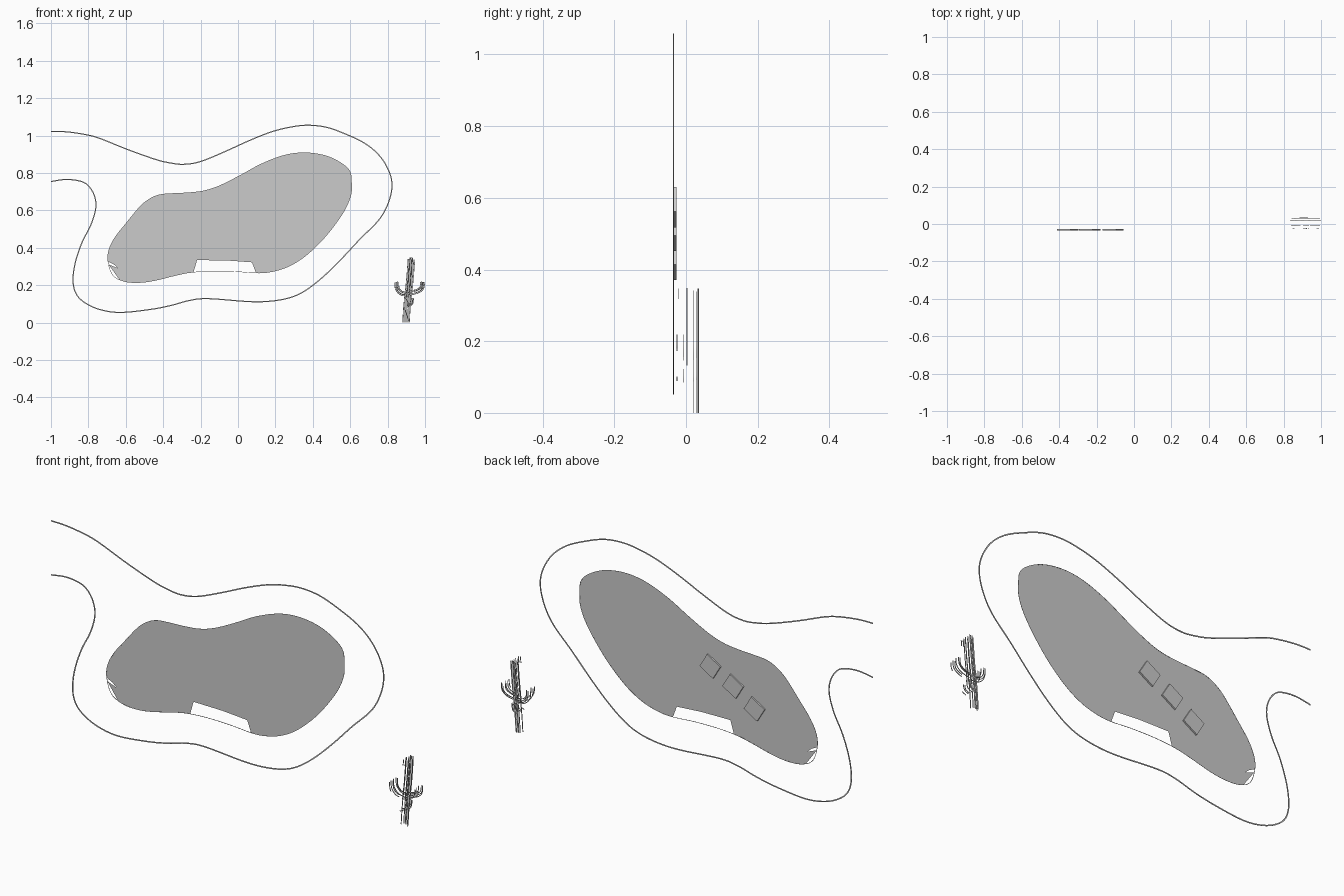
import bpy, bmesh, math
from mathutils import Vector, Matrix

if "Cube" in bpy.data.objects:
    bpy.data.objects.remove(bpy.data.objects["Cube"])

PLANE = -0.035   # the flat site plan stands upright at this y


def smooth(pts, closed=False, n=5):
    """Catmull-Rom curve through 2D points (x, z)."""
    p = [Vector(q) for q in pts]
    m = len(p)
    at = (lambda i: p[i % m]) if closed else (lambda i: p[max(0, min(m - 1, i))])
    out = []
    for i in range(m if closed else m - 1):
        a, b, c, d = at(i - 1), at(i), at(i + 1), at(i + 2)
        for k in range(n):
            t = k / n
            out.append(0.5 * (2 * b + (c - a) * t + (2 * a - 5 * b + 4 * c - d) * t * t
                              + (3 * b - a - 3 * c + d) * t ** 3))
    if not closed:
        out.append(p[-1].copy())
    return out


def finish(name, bm):
    me = bpy.data.meshes.new(name)
    bm.to_mesh(me)
    bm.free()
    ob = bpy.data.objects.new(name, me)
    bpy.context.collection.objects.link(ob)
    return ob


def sheet(name, loop, y):
    """Flat filled sheet."""
    bm = bmesh.new()
    vs = [bm.verts.new((q[0], y, q[1])) for q in loop]
    edges = [bm.edges.new((vs[i - 1], vs[i])) for i in range(len(vs))]
    bmesh.ops.triangle_fill(bm, use_beauty=True, edges=edges, normal=(0, -1, 0))
    return finish(name, bm)


def bar(name, c, half, y, depth=.002, closed=False, shift=0.0, start=0.0, end=1.0):
    """Thin rectangular bar following part of a sampled curve."""
    c = c[int(start * (len(c) - 1)):int(end * (len(c) - 1)) + 1]
    m = len(c)
    bm = bmesh.new()
    rings = []
    for i, q in enumerate(c):
        a, b = (c[i - 1], c[(i + 1) % m]) if closed else (c[max(i - 1, 0)], c[min(i + 1, m - 1)])
        t = (b - a).normalized()
        nrm = Vector((t.y, -t.x))
        p, r = q + nrm * (shift - half), q + nrm * (shift + half)
        rings.append([bm.verts.new((v.x, y + s * depth / 2, max(0, v.y)))
                      for v, s in ((p, -1), (r, -1), (r, 1), (p, 1))])
    for i in range(m if closed else m - 1):
        a, b = rings[i], rings[(i + 1) % m]
        for k in range(4):
            j = (k + 1) % 4
            bm.faces.new((a[k], a[j], b[j], b[k]))
    if not closed:
        bm.faces.new(rings[0])
        bm.faces.new(rings[-1][::-1])
    return finish(name, bm)


# Deck border: an open line starting and ending on the left
deck = [(-1, 1.022), (-.92, 1.02), (-.82, 1.006), (-.74, .985), (-.59, .925), (-.44, .872),
        (-.36, .853), (-.29, .846), (-.2, .861), (-.07, .914), (.06, .973), (.18, 1.02),
        (.28, 1.045), (.37, 1.055), (.47, 1.045), (.57, 1.01), (.68, .957), (.76, .888),
        (.81, .802), (.823, .722), (.80, .63), (.75, .545), (.65, .444), (.55, .337),
        (.45, .24), (.36, .171), (.28, .134), (.18, .115), (.06, .112), (-.16, .128),
        (-.26, .118), (-.36, .091), (-.47, .07), (-.63, .054), (-.74, .07), (-.82, .107),
        (-.866, .155), (-.882, .225), (-.87, .32), (-.834, .428), (-.786, .524), (-.76, .615),
        (-.77, .684), (-.807, .738), (-.856, .759), (-.925, .765), (-1, .754)]
bar("deck_border", smooth(deck), .003, PLANE)

# Pool surface, notched at the left tip and along the near edge, with a full thin rim
pool = [(-.695, .326), (-.69, .39), (-.658, .455), (-.604, .524), (-.524, .62), (-.47, .663),
        (-.417, .684), (-.353, .69), (-.257, .695), (-.176, .706), (-.096, .733), (.01, .786),
        (.118, .845), (.225, .888), (.31, .906), (.396, .906), (.481, .888), (.556, .85),
        (.599, .807), (.607, .749), (.604, .684), (.572, .604), (.503, .503), (.428, .417),
        (.342, .342), (.257, .294), (.171, .27), (.096, .265), (-.016, .273), (-.15, .275),
        (-.257, .267), (-.337, .251), (-.444, .225), (-.524, .214), (-.604, .219), (-.668, .251)]
rim = smooth(pool, closed=True)
bar("pool_rim", rim, .0012, PLANE, .001, closed=True)
near = [q for q in rim if not (q.y < .3 and (-.22 < q.x < .08 or q.x < -.635))]
water = []
for q in near:
    prev = water[-1] if water else None
    if prev is not None and prev[0] > .07 and q.x < -.2 and q.y < .3:
        water += [(.075, .322), (-.06, .332), (-.219, .334)]
    water.append((q.x, q.y))
water += [(-.64, .29), (-.665, .312)]
sheet("pool_water", water, PLANE)

# Three plain raised tiles on the back of the pool
for i, (x, z) in enumerate([(-.112, .574), (-.237, .508), (-.354, .427)]):
    bm = bmesh.new()
    bmesh.ops.create_cube(bm, size=1)
    bm.transform(Matrix.Translation((x, PLANE + .004, z))
                 @ Matrix.Rotation(-math.radians(31), 4, 'Y')
                 @ Matrix.Diagonal((.085, .008, .08, 1)))
    finish(f"raised_tile_{i + 1}", bm)

# Cactus drawn with thin bars: the ribs sit at different depths
trunk = [(.898, 0), (.905, .1), (.918, .22), (.928, .347)]
left_arm = [(.848, .218), (.852, .182), (.873, .158), (.912, .15)]
right_arm = [(.987, .218), (.983, .187), (.96, .168), (.92, .158)]
bud = [(.905, .09), (.926, .102), (.931, .132)]
# rib: (sideways position, depth y, start, end)
trunk_ribs = [(-1, .02, 0, .97), (-.7, .033, 0, .98), (-.35, .035, 0, 1), (0, .033, 0, 1),
              (.35, .035, 0, 1), (.7, .03, 0, .98), (1, .02, 0, .97),
              (-.5, .003, .45, 1), (.2, .003, .45, 1), (.7, .003, .45, .97),
              (-.3, -.022, .93, 1), (.3, -.022, .93, 1)]
arm_ribs = [(-1, .02, .05, 1), (-.4, .03, 0, 1), (.3, .03, 0, 1), (1, .02, .05, 1),
            (-.5, -.006, 0, .8), (.5, -.006, 0, .8), (0, -.025, 0, .45)]
for name, path, half, ribs in [("trunk", trunk, .018, trunk_ribs), ("left_arm", left_arm, .011, arm_ribs),
                               ("right_arm", right_arm, .011, arm_ribs), ("bud", bud, .008, arm_ribs)]:
    curve = smooth(path, n=10)
    for i, (side, y, a, b) in enumerate(ribs):
        bar(f"cactus_{name}_rib_{i + 1}", curve, .0018, y, shift=side * half, start=a, end=b)
